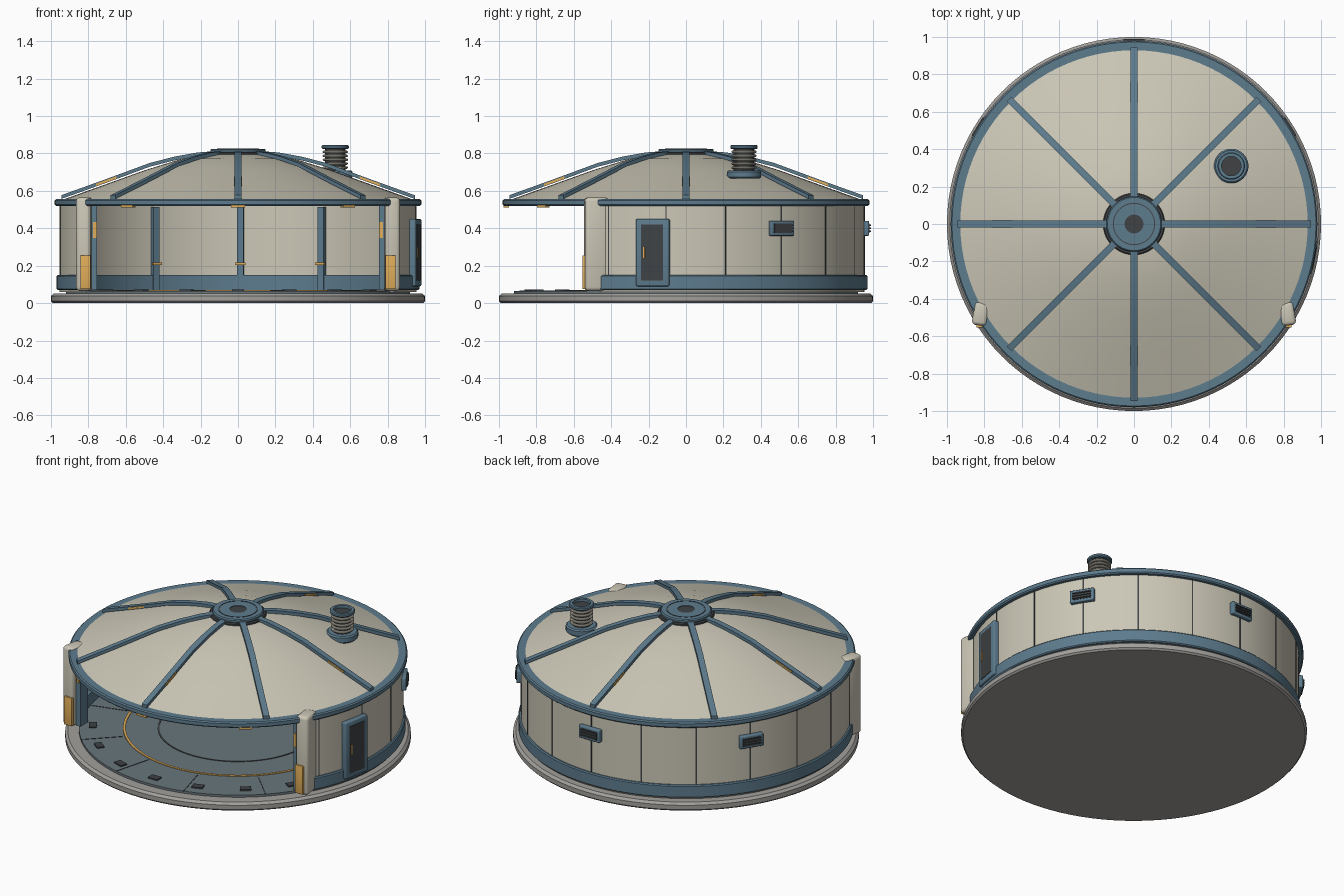
import bpy, bmesh
from math import radians, cos, sin, pi
from mathutils import Matrix, Vector

if "Cube" in bpy.data.objects:
    bpy.data.objects.remove(bpy.data.objects["Cube"])


def mat(name, c):
    m = bpy.data.materials.new(name)
    m.diffuse_color = (*c, 1)
    m.use_nodes = True
    m.node_tree.nodes["Principled BSDF"].inputs["Base Color"].default_value = m.diffuse_color
    return m


CREAM = mat("cream", (.60, .57, .47))
BLUE = mat("blue", (.11, .20, .27))
DARK = mat("dark", (.05, .055, .06))
STONE = mat("stone", (.36, .35, .33))
FLOOR = mat("floor_grey", (.14, .18, .20))
AMBER = mat("amber", (.75, .42, .10))


def finish(name, bm, m, smooth=True):
    bmesh.ops.remove_doubles(bm, verts=bm.verts, dist=1e-5)
    bmesh.ops.recalc_face_normals(bm, faces=bm.faces)
    me = bpy.data.meshes.new(name)
    bm.to_mesh(me)
    bm.free()
    ob = bpy.data.objects.new(name, me)
    bpy.context.collection.objects.link(ob)
    me.materials.append(m)
    if smooth:
        bpy.ops.object.select_all(action='DESELECT')
        ob.select_set(True)
        bpy.context.view_layer.objects.active = ob
        bpy.ops.object.shade_smooth_by_angle(angle=radians(30))
    return ob


def lathe(name, prof, m, a0=0, a1=360, n=96, center=(0, 0)):
    """Revolve a closed (r, z) profile from angle a0 to a1."""
    bm = bmesh.new()
    full = a1 - a0 == 360
    rings = []
    for i in range(n if full else n + 1):
        a = radians(a0 + (a1 - a0) * i / n)
        rings.append([bm.verts.new((center[0] + r * cos(a), center[1] + r * sin(a), z))
                      for r, z in prof])
    k = len(prof)
    for i in range(n):
        A, B = rings[i], rings[(i + 1) % len(rings)]
        for j in range(k):
            if prof[j][0] > 0 or prof[(j + 1) % k][0] > 0:
                bm.faces.new((A[j], B[j], B[(j + 1) % k], A[(j + 1) % k]))
    if not full:
        bm.faces.new(rings[0])
        bm.faces.new(rings[-1])
    return finish(name, bm, m)


def band(r0, r1, z0, z1, b=0.0):
    """Rectangular profile with optional chamfered outer corners."""
    if b:
        return [(r0, z0), (r1 - b, z0), (r1, z0 + b), (r1, z1 - b), (r1 - b, z1), (r0, z1)]
    return [(r0, z0), (r1, z0), (r1, z1), (r0, z1)]


def box(name, loc, size, m, rot=0, bevel=0):
    bm = bmesh.new()
    bmesh.ops.create_cube(bm, size=1, matrix=Matrix.Translation(loc)
                          @ Matrix.Rotation(radians(rot), 4, 'Z')
                          @ Matrix.Diagonal((*size, 1)))
    if bevel:
        bmesh.ops.bevel(bm, geom=bm.edges[:], offset=bevel, segments=3,
                        profile=.5, affect='EDGES')
    return finish(name, bm, m, bool(bevel))


def rbox(name, r, ang, z, size, m, bevel=0):
    """Box on the ring: size is (radial, tangential, height)."""
    a = radians(ang)
    return box(name, (r * cos(a), r * sin(a), z), size, m, ang, bevel)


def strip(name, path, width, thick, ang, m):
    """Bar following an (r, z) path, turned to an angle."""
    bm = bmesh.new()
    secs = [[bm.verts.new((r, y, zz)) for y, zz in
             ((-width / 2, z - thick), (width / 2, z - thick), (width / 2, z), (-width / 2, z))]
            for r, z in path]
    for A, B in zip(secs, secs[1:]):
        for j in range(4):
            bm.faces.new((A[j], A[(j + 1) % 4], B[(j + 1) % 4], B[j]))
    bm.faces.new(secs[0])
    bm.faces.new(secs[-1])
    bmesh.ops.rotate(bm, verts=bm.verts, matrix=Matrix.Rotation(radians(ang), 3, 'Z'))
    return finish(name, bm, m)


# base and floor
lathe("base_slab", [(0, 0), (.99, 0), (1, .01), (1, .038), (.985, .052), (0, .052)], STONE)
lathe("floor", band(0, .92, .05, .066), FLOOR)
lathe("floor_amber_ring", band(.65, .665, .06, .07), AMBER)
lathe("floor_dark_ring", band(.455, .465, .06, .069), DARK)
for i in range(12):
    rbox("floor_seam", .80, 15 + 30 * i, .064, (.24, .006, .008), DARK)
for i in range(-3, 4):
    rbox("floor_tile", .84, -90 + 19 * i, .067, (.045, .065, .014), DARK)

# curved wall, open at the front
W0, W1 = -29, 209
lathe("wall", band(.925, .955, .06, .53), CREAM, W0, W1)
lathe("wall_skirt", band(.905, .97, .07, .15, .006), BLUE, W0, W1)
for i in range(-6, 7):
    rbox("wall_seam", .954, 90 + 19.28 * i, .335, (.006, .007, .37), DARK)
for a in (60.5, 89.2, 119):
    rbox("inner_rib", .915, a, .29, (.035, .036, .45), BLUE)
    rbox("inner_rib_light", .893, a, .21, (.015, .055, .013), AMBER)

# door posts, jambs and their lights
for s in (-1, 1):
    box("post", (s * .82, -.48, .315), (.08, .125, .50), CREAM, s * 8, .02)
    box("post_light", (s * .815, -.544, .165), (.055, .02, .18), AMBER, 0, .004)
    box("jamb", (s * .768, -.475, .295), (.03, .08, .45), BLUE)
    box("jamb_light", (s * .765, -.516, .39), (.018, .012, .085), AMBER)

# eave ring and its lights
lathe("eave_ring", band(.915, .98, .52, .556, .007), BLUE)
for a in (-127.5, -90, -52.5):
    rbox("eave_light", .962, a, .52, (.03, .075, .016), AMBER)

# dome shell
dome = [(.94, .552), (.82, .595), (.7, .638), (.5, .71), (.3, .772), (.15, .796), (0, .80)]
lathe("dome", dome + [(r * .98, z - .02) for r, z in reversed(dome)], CREAM)

# roof ribs, with lights on every second one
rib = [(.13, .812), (.22, .805), (.34, .783), (.47, .75), (.70, .665), (.945, .577)]
for i in range(8):
    strip("roof_rib", rib, .036, .02, 45 * i, BLUE)
    if i % 2 == 0:
        strip("roof_rib_light", [(.65, .678), (.76, .638)], .044, .012, 45 * i, AMBER)

# roof hub
lathe("hub_base", band(0, .165, .775, .808, .006), DARK)
lathe("hub_cap", band(.05, .148, .80, .825, .006), BLUE)
lathe("hub_centre", band(0, .052, .79, .822), DARK)
lathe("hub_groove", band(.108, .113, .81, .827), DARK)

# ribbed chimney
C = (.52, .31)
lathe("chimney_flange", band(0, .092, .665, .71, .008), BLUE, n=40, center=C)
lathe("chimney_pipe", band(0, .055, .69, .828), DARK, n=40, center=C)
for i in range(5):
    lathe("chimney_fin", band(.04, .067, .718 + .021 * i, .731 + .021 * i, .004),
          CREAM, n=40, center=C)
lathe("chimney_cap", band(.052, .073, .824, .845, .005), BLUE, n=40, center=C)

# side door
D = -10.6
rbox("door_frame", .962, D, .27, (.04, .18, .36), BLUE, .008)
rbox("door_panel", .972, D, .27, (.026, .12, .30), DARK)
rbox("door_handle", .985, D - 2.6, .27, (.01, .01, .06), AMBER)

# wall vents
for a in (32, 90, 148):
    rbox("vent_frame", .962, a, .40, (.034, .145, .08), BLUE, .006)
    rbox("vent_grille", .969, a, .40, (.026, .112, .05), DARK)
    for k in (-1, 0, 1):
        rbox("vent_slat", .978, a, .40 + .016 * k, (.02, .112, .006), DARK)
